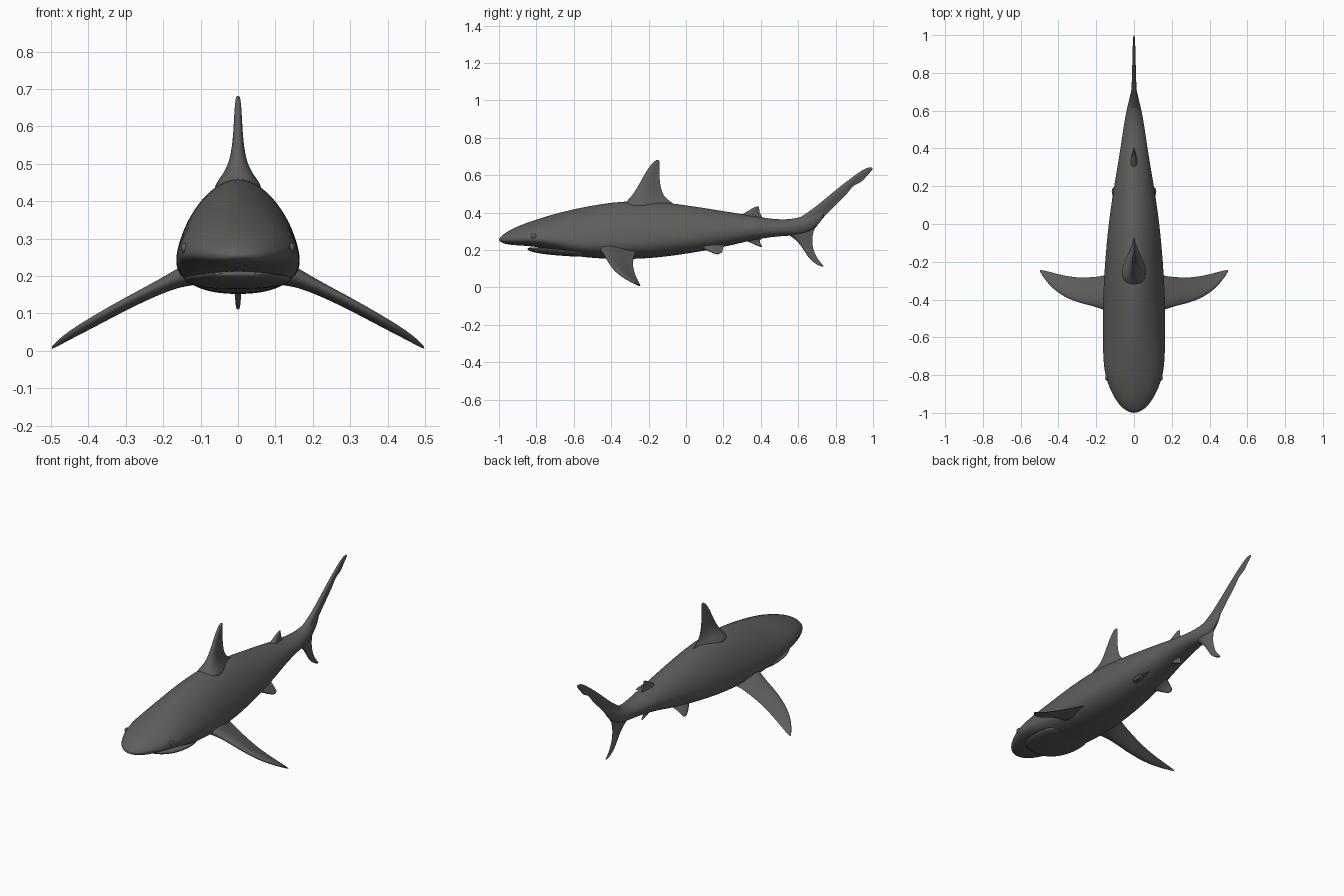
import bpy
import bmesh
import math
from mathutils import Vector

default_cube = bpy.data.objects.get("Cube")
if default_cube:
    bpy.data.objects.remove(default_cube, do_unlink=True)

# One skin colour for the whole animal
SKIN = (0.115, 0.112, 0.108, 1.0)
skin = bpy.data.materials.new("dark grey skin")
skin.use_nodes = True
skin.diffuse_color = SKIN
shader = next(n for n in skin.node_tree.nodes if n.type == "BSDF_PRINCIPLED")
shader.inputs["Base Color"].default_value = SKIN
shader.inputs["Roughness"].default_value = 0.6


def signed_power(value, exponent):
    return math.copysign(abs(value) ** exponent, value)


def loft(name, rings):
    """Skin a list of equal-length point rings, cap both ends and smooth."""
    bm = bmesh.new()
    loops = [[bm.verts.new(point) for point in ring] for ring in rings]
    for near, far in zip(loops, loops[1:]):
        for i in range(len(near)):
            j = (i + 1) % len(near)
            bm.faces.new((near[i], near[j], far[j], far[i]))
    bm.faces.new(loops[0])
    bm.faces.new(loops[-1])
    bmesh.ops.recalc_face_normals(bm, faces=bm.faces)
    for face in bm.faces:
        face.smooth = True
    mesh = bpy.data.meshes.new(name)
    bm.to_mesh(mesh)
    bm.free()
    mesh.materials.append(skin)
    obj = bpy.data.objects.new(name, mesh)
    bpy.context.collection.objects.link(obj)
    subdivision = obj.modifiers.new("smooth surface", "SUBSURF")
    subdivision.levels = subdivision.render_levels = 2
    return obj


def body_ring(y, top, bottom, half_width, widest, count=24):
    """Egg-shaped section: peaked back, flatter belly, widest part set low."""
    middle = bottom + widest * (top - bottom)
    ring = []
    for i in range(count):
        angle = math.tau * i / count
        upper = math.sin(angle) >= 0
        exponent = 2 / 1.75 if upper else 2 / 2.3
        height = top - middle if upper else middle - bottom
        ring.append((half_width * signed_power(math.cos(angle), exponent), y,
                     middle + height * signed_power(math.sin(angle), exponent)))
    return ring


def foil_ring(lead, trail, half_thickness, normal, count=16):
    """Streamlined section with a rounded leading edge and thin trailing edge."""
    ring = []
    for i in range(count):
        angle = math.tau * i / count
        along = (1 - math.cos(angle)) / 2
        swell = math.sin(angle) * (1 + math.cos(angle)) / 1.3
        ring.append(lead.lerp(trail, along) + normal * half_thickness * swell)
    return ring


def upright_fin(name, sections):
    """Fin on the centre plane; sections are lead y, z, trail y, z, thickness."""
    side = Vector((1, 0, 0))
    loft(name, [foil_ring(Vector((0, ly, lz)), Vector((0, ty, tz)), half, side)
                for ly, lz, ty, tz, half in sections])


def paired_fin(name, sections, slope):
    """Left and right fins; sections are x, lead y, z, trail y, z, thickness."""
    for label, side in (("left", 1), ("right", -1)):
        normal = Vector((side * slope, 0, 1)).normalized()
        loft(label + "_" + name,
             [foil_ring(Vector((side * x, ly, lz)), Vector((side * x, ty, tz)),
                        half, normal)
              for x, ly, lz, ty, tz, half in sections])


# Body: y, top, bottom, half width, height ratio of widest line
loft("body", [body_ring(*section) for section in (
    (-1, .26, .25, .012, .5),
    (-.985, .278, .238, .05, .45),
    (-.95, .303, .228, .086, .4),
    (-.89, .332, .224, .122, .35),
    (-.8, .365, .218, .157, .3),
    (-.7, .395, .196, .165, .3),
    (-.6, .421, .164, .167, .3),
    (-.4, .46, .149, .167, .29),
    (-.2, .468, .152, .155, .31),
    (0, .442, .178, .137, .36),
    (.2, .409, .214, .107, .42),
    (.32, .39, .245, .085, .45),
    (.45, .366, .27, .065, .5),
    (.55, .362, .276, .05, .5),
    (.62, .378, .28, .036, .5),
    (.68, .4, .31, .02, .5),
    (.74, .44, .37, .008, .5))])

# Lower jaw tucked under the snout, leaving a thin mouth line
loft("lower_jaw", [body_ring(*section) for section in (
    (-.848, .21, .201, .04, .6),
    (-.835, .214, .193, .08, .6),
    (-.79, .214, .182, .118, .6),
    (-.72, .212, .173, .142, .6),
    (-.6, .21, .164, .15, .6),
    (-.48, .2, .162, .1, .6))])

# Small eyes set into the sides of the head
for label, side in (("left", 1), ("right", -1)):
    bpy.ops.mesh.primitive_uv_sphere_add(
        segments=16, ring_count=8, radius=.014, location=(side * .144, -.815, .275))
    eye = bpy.context.object
    eye.name = label + "_eye"
    eye.scale.x = .6
    eye.data.materials.append(skin)
    bpy.ops.object.shade_smooth_by_angle()

# Fins along the back and belly
upright_fin("dorsal_fin", (
    (-.36, .42, -.02, .41, .085),
    (-.315, .465, -.07, .453, .05),
    (-.28, .503, -.118, .483, .025),
    (-.242, .57, -.137, .54, .014),
    (-.205, .635, -.142, .61, .011),
    (-.175, .672, -.142, .655, .008),
    (-.152, .685, -.141, .678, .004)))

upright_fin("second_dorsal_fin", (
    (.27, .375, .43, .35, .025),
    (.31, .396, .405, .38, .014),
    (.345, .418, .391, .405, .009),
    (.38, .436, .393, .432, .005)))

upright_fin("anal_fin", (
    (.28, .275, .43, .285, .025),
    (.32, .25, .395, .255, .014),
    (.36, .232, .394, .238, .009),
    (.405, .212, .41, .219, .004)))

# Tail fin
upright_fin("upper_tail_lobe", (
    (.56, .345, .64, .275, .035),
    (.63, .388, .682, .295, .022),
    (.7, .437, .708, .345, .014),
    (.8, .522, .79, .432, .011),
    (.87, .576, .865, .5, .009),
    (.91, .605, .893, .548, .008),
    (.945, .629, .94, .56, .007),
    (.975, .643, .962, .592, .006),
    (1, .641, .998, .628, .004)))

upright_fin("lower_tail_lobe", (
    (.5, .31, .71, .37, .03),
    (.555, .277, .682, .3, .024),
    (.6, .243, .674, .25, .015),
    (.63, .198, .68, .205, .011),
    (.66, .15, .697, .163, .009),
    (.7, .12, .72, .133, .007),
    (.739, .107, .735, .116, .004)))

# Paired fins on both sides
paired_fin("pectoral_fin", (
    (.08, -.49, .22, -.24, .21, .045),
    (.15, -.46, .202, -.272, .188, .026),
    (.21, -.437, .175, -.279, .158, .018),
    (.3, -.418, .132, -.284, .11, .015),
    (.39, -.377, .082, -.268, .06, .013),
    (.455, -.318, .044, -.25, .027, .01),
    (.5, -.25, .008, -.241, .003, .004)), .52)

paired_fin("pelvic_fin", (
    (.05, .05, .225, .22, .235, .025),
    (.08, .085, .214, .2, .218, .014),
    (.1, .12, .195, .198, .2, .009),
    (.118, .165, .174, .19, .182, .005)), .9)
